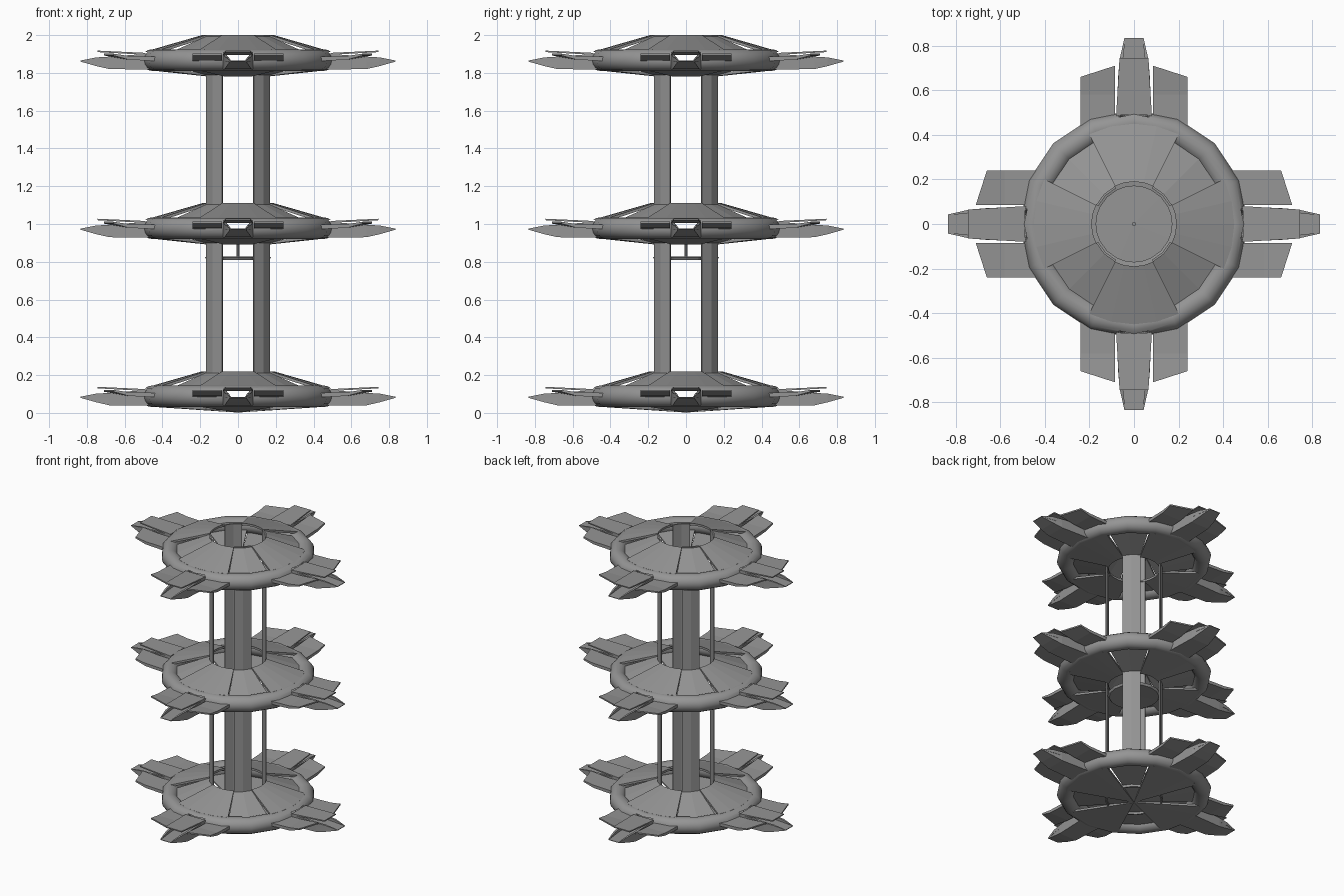
import bpy, bmesh
from math import sin, cos, pi, radians
from mathutils import Matrix

cube = bpy.data.objects.get("Cube")
if cube:
    bpy.data.objects.remove(cube)

grey = bpy.data.materials.new("hull grey")
grey.use_nodes = True
grey.diffuse_color = (0.3, 0.3, 0.3, 1)
grey.node_tree.nodes["Principled BSDF"].inputs["Base Color"].default_value = (0.3, 0.3, 0.3, 1)

GAP = 26.5                     # edge angle of the diagonal sectors, in degrees
LEVELS = {"lower": 0.088, "middle": 0.978, "upper": 1.868}


def finish(bm, name, z=0.0):
    bmesh.ops.recalc_face_normals(bm, faces=bm.faces)
    mesh = bpy.data.meshes.new(name)
    bm.to_mesh(mesh)
    bm.free()
    obj = bpy.data.objects.new(name, mesh)
    obj.location.z = z
    mesh.materials.append(grey)
    bpy.context.collection.objects.link(obj)
    return obj


def skin(bm, rings, closed=False):
    """Join rings of points into a solid."""
    rows = [[bm.verts.new(p) for p in ring] for ring in rings]
    n = len(rows[0])
    pairs = list(zip(rows, rows[1:]))
    if closed:
        pairs.append((rows[-1], rows[0]))
    else:
        bm.faces.new(rows[0])
        bm.faces.new(rows[-1])
    for a, b in pairs:
        for i in range(n):
            j = (i + 1) % n
            bm.faces.new((a[i], a[j], b[j], b[i]))


def sweep(bm, profile, start, end, steps):
    """Turn an (r, z) outline about z between two angles."""
    full = end - start == 360
    angles = [radians(start + (end - start) * i / steps) for i in range(steps + (not full))]
    skin(bm, [[(r * cos(a), r * sin(a), z) for r, z in profile] for a in angles], full)


def sheet(r0, z0, r1, z1, thick):
    return [(r0, z0), (r1, z1), (r1, z1 + thick), (r0, z0 + thick)]


def panels(name, z, axial, diagonal):
    bm = bmesh.new()
    for k in range(4):
        sweep(bm, axial, 90 * k - GAP, 90 * k + GAP, 4)
        sweep(bm, diagonal, 90 * k + GAP, 90 * k + 90 - GAP, 2)
    finish(bm, name, z)


def loft(bm, sections, side=1):
    """Boxy arm from (r, t0, t1, z0, z1, skew) sections along +x."""
    skin(bm, [[(r, side * t0, z0), (r + k, side * t1, z0), (r + k, side * t1, z1), (r, side * t0, z1)]
              for r, t0, t1, z0, z1, k in sections])


def arms(name, z, sections, mirrored=False):
    """Repeat an arm on the four axes."""
    bm = bmesh.new()
    for k in range(4):
        for side in ((1, -1) if mirrored else (1,)):
            before = set(bm.verts)
            loft(bm, sections, side)
            new = [v for v in bm.verts if v not in before]
            bmesh.ops.rotate(bm, verts=new, matrix=Matrix.Rotation(pi / 2 * k, 3, "Z"))
    finish(bm, name, z)


# Tunnel cutter: two crossed trapezoid bars
tunnels = []
for k in range(2):
    bm = bmesh.new()
    bar = [(-0.04, -0.003), (0.04, -0.003), (0.07, 0.042), (-0.07, 0.042)]
    skin(bm, [[(x, y, z) for y, z in bar] for x in (-0.7, 0.7)])
    cutter = finish(bm, "tunnel_cutter")
    cutter.rotation_euler.z = pi / 2 * k
    cutter.hide_render = True
    cutter.hide_set(True)
    tunnels.append(cutter)

for level, zc in LEVELS.items():
    # Outer ring, pierced by the tunnels
    bm = bmesh.new()
    tube = [(0.455 + 0.057 * cos(2 * pi * i / 16), 0.057 * sin(2 * pi * i / 16)) for i in range(16)]
    sweep(bm, tube, 0, 360, 16)
    ring = finish(bm, level + "_ring", zc)
    for cutter in tunnels:
        cutter.location.z = zc
        mod = ring.modifiers.new("tunnel", "BOOLEAN")
        mod.operation, mod.object, mod.solver = "DIFFERENCE", cutter, "EXACT"
    bpy.context.view_layer.objects.active = ring
    bpy.ops.object.select_all(action="DESELECT")
    ring.select_set(True)
    for mod in list(ring.modifiers):
        bpy.ops.object.modifier_apply(modifier=mod.name)
    bpy.ops.object.shade_smooth_by_angle(angle=radians(35))

    # Roof and floor panels, with recessed diagonal sectors
    panels(level + "_roof", zc, sheet(0.19, 0.117, 0.45, 0.042, 0.015),
           sheet(0.19, 0.112, 0.42, 0.02, 0.012))
    hub = 0.004 if level == "lower" else 0.17
    panels(level + "_floor", zc, sheet(hub, -0.086, 0.45, -0.056, 0.015),
           sheet(hub, -0.084, 0.42, -0.02, 0.012))

    # Docking arms: lower jaw, rails, upper jaw and side wings
    arms(level + "_lower_jaw", zc, [(0.46, -0.08, 0.08, -0.05, -0.006, 0),
                                    (0.68, -0.07, 0.07, -0.048, -0.004, 0),
                                    (0.75, -0.06, 0.06, -0.032, -0.004, 0),
                                    (0.835, -0.042, 0.042, -0.008, -0.004, 0)])
    arms(level + "_jaw_rail", zc, [(0.46, 0.062, 0.08, -0.01, 0.035, 0),
                                   (0.68, 0.055, 0.07, -0.01, 0.018, 0),
                                   (0.75, 0.048, 0.062, -0.01, 0.014, 0),
                                   (0.835, 0.038, 0.043, -0.008, -0.003, 0)], True)
    arms(level + "_upper_jaw", zc, [(0.49, -0.08, 0.08, 0.028, 0.038, 0),
                                    (0.745, -0.065, 0.065, 0.042, 0.05, 0)])
    arms(level + "_side_wing", zc, [(0.44, 0.085, 0.24, -0.005, 0.018, 0),
                                    (0.58, 0.085, 0.24, 0.002, 0.022, 0),
                                    (0.71, 0.085, 0.24, 0.024, 0.034, -0.05)], True)

# Four curved columns on the diagonals
bm = bmesh.new()
for k in range(4):
    sweep(bm, [(0.18, 0.015), (0.19, 0.015), (0.19, 2.0), (0.18, 2.0)],
          90 * k + GAP, 90 * k + 90 - GAP, 2)
finish(bm, "columns")

# Lift platform and its rod
bm = bmesh.new()
sweep(bm, [(0.004, 0.82), (0.165, 0.81), (0.175, 0.825), (0.004, 0.828)], 0, 360, 16)
finish(bm, "lift_platform")
bm = bmesh.new()
bmesh.ops.create_cone(bm, cap_ends=True, segments=8, radius1=0.008, radius2=0.008, depth=0.13)
finish(bm, "lift_rod", 0.885)
